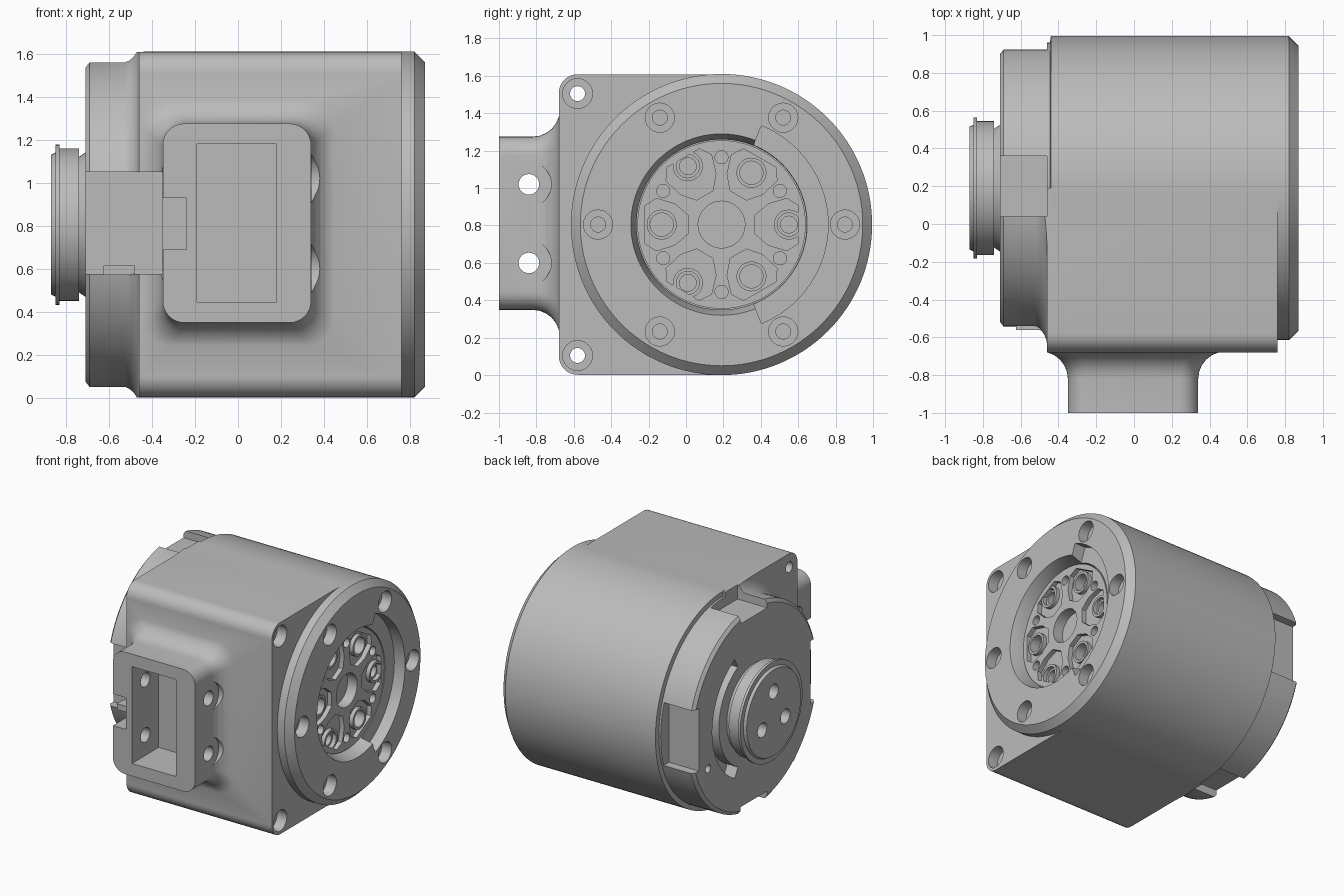
import bpy, bmesh
from math import sin, cos, pi, radians
from mathutils import Vector

if "Cube" in bpy.data.objects:
    bpy.data.objects.remove(bpy.data.objects["Cube"])

CY, CZ = 0.19, 0.805   # shaft axis runs along x through this point

grey = bpy.data.materials.new("machined grey")
grey.use_nodes = True
tone = (0.5, 0.5, 0.5, 1)
grey.diffuse_color = tone
grey.node_tree.nodes["Principled BSDF"].inputs["Base Color"].default_value = tone


def loft(name, rings):
    """Closed solid skinned through rings of equal point count."""
    bm = bmesh.new()
    loops = [[bm.verts.new(p) for p in ring] for ring in rings]
    for a, b in zip(loops, loops[1:]):
        for i in range(len(a)):
            j = (i + 1) % len(a)
            bm.faces.new((a[i], a[j], b[j], b[i]))
    bm.faces.new(loops[0])
    bm.faces.new(loops[-1])
    bmesh.ops.recalc_face_normals(bm, faces=bm.faces)
    mesh = bpy.data.meshes.new(name)
    bm.to_mesh(mesh)
    bm.free()
    mesh.materials.append(grey)
    ob = bpy.data.objects.new(name, mesh)
    bpy.context.collection.objects.link(ob)
    return ob


def polar(r, a, y=CY, z=CZ):
    return y + r * cos(a), z + r * sin(a)


def prism(name, points, x0, x1):
    return loft(name, [[(x, y, z) for y, z in points] for x in (x0, x1)])


def lathe(name, profile, y=CY, z=CZ, n=96):
    return loft(name, [[(x, *polar(r, 2 * pi * i / n, y, z)) for i in range(n)]
                       for x, r in profile])


def box(name, x0, x1, y0, y1, z0, z1):
    return prism(name, [(y0, z0), (y1, z0), (y1, z1), (y0, z1)], x0, x1)


def rounded(cu, cv, hu, hv, r, n=8):
    pts = []
    for k, (su, sv) in enumerate([(1, 1), (-1, 1), (-1, -1), (1, -1)]):
        for i in range(n + 1):
            a = pi / 2 * (k + i / n)
            pts.append((cu + su * (hu - r) + r * cos(a), cv + sv * (hv - r) + r * sin(a)))
    return pts


def sector(r0, r1, a0, a1, n=32):
    angles = [radians(a0 + (a1 - a0) * i / n) for i in range(n + 1)]
    return [polar(r1, a) for a in angles] + [polar(r0, a) for a in reversed(angles)]


def combine(target, tool, operation="DIFFERENCE"):
    mod = target.modifiers.new("join", "BOOLEAN")
    mod.operation, mod.solver, mod.object = operation, "EXACT", tool
    bpy.context.view_layer.objects.active = target
    bpy.ops.object.modifier_apply(modifier=mod.name)
    bpy.data.objects.remove(tool)


def bore(target, y, z, r, x0, x1, n=24):
    combine(target, lathe("bore", [(x0, r), (x1, r)], y, z, n))


# Round housing with chamfered front rim and stepped rear
housing = lathe("housing", [(-0.71, 0.745), (-0.69, 0.77), (-0.445, 0.77), (-0.44, 0.805),
                            (0.82, 0.805), (0.87, 0.755)], n=128)

# Square mounting side, blended into the rear step
block_outline = [(y, z) for y, z in rounded(-0.1, CZ, 0.58, 0.803, 0.1) if y < CY]
block_outline = [(CY, CZ - 0.803)] + [(CY, CZ + 0.803)] + block_outline
combine(housing, prism("block", block_outline, -0.46, 0.76), "UNION")
arc = [pi / 2 * i / 6 for i in range(7)]
blend = lathe("blend", [(-0.55 + 0.09 * sin(a), 0.765 + 0.1 * (1 - cos(a))) for a in arc]
              + [(-0.4, 0.865)])
combine(blend, prism("block", block_outline, -0.6, -0.3), "INTERSECT")
combine(housing, blend, "UNION")

# Connector port with flared root
flare = [(-1.0, 0), (-0.82, 0)] + [(-0.82 + 0.145 * sin(a), 0.145 * (1 - cos(a))) for a in arc[1:]]
flare.append((-0.5, 0.145))
port = loft("port", [[(x, y, z) for x, z in rounded(-0.005, 0.812, 0.345 + o, 0.463 + o, 0.1 + o / 3)]
                     for y, o in flare])
combine(port, box("trim", -0.7, -0.459, -1.1, 0, 0, 2))
combine(housing, port, "UNION")
combine(housing, box("port_pocket", -0.19, 0.18, -1.1, -0.68, 0.445, 1.18))
for z in (0.6, 1.02):
    bore(housing, -0.84, z, 0.055, -0.6, 0.6)
    bore(housing, -0.84, z, 0.12, 0.342, 0.6, 32)

# Rear notches and cable channel
combine(housing, box("front_notch", -0.8, -0.352, -1.1, -0.48, 0.575, 1.05))
combine(housing, box("channel", -0.4, -0.24, -1.1, -0.52, 0.69, 0.93))
combine(housing, box("back_notch", -0.8, -0.46, 0.86, 1.2, 0.575, 1.05))
combine(housing, box("top_notch", -0.8, -0.46, 0.04, 0.36, 1.5, 1.8))
combine(housing, box("bottom_notch", -0.8, -0.46, 0.04, 0.36, -0.2, 0.11))

# Front recess with wider side pocket
combine(housing, lathe("recess", [(0.7, 0.455), (0.77, 0.455), (0.88, 0.488)]))
combine(housing, prism("side_pocket", sector(0.4, 0.57, -68, 68), 0.78, 0.9))

# Flange bolts and corner through-holes
for k in range(6):
    y, z = polar(0.66, k * pi / 3)
    bore(housing, y, z, 0.078, 0.79, 0.9)
    bore(housing, y, z, 0.04, 0.6, 0.8)
for z in (0.105, 1.505):
    bore(housing, -0.58, z, 0.08, 0.68, 0.9)
    bore(housing, -0.58, z, 0.04, -0.6, 0.7)

# Rear face arc slot and small screw hole
combine(housing, prism("slot", sector(0.43, 0.51, -62, 62), -0.8, -0.62))
bore(housing, 0.75, 0.55, 0.03, -0.8, -0.6)

# Output hub with relieved pockets, bosses and holes
hub = lathe("output_hub", [(0.65, 0.45), (0.78, 0.45)])
bore(hub, CY, CZ, 0.125, 0.7, 0.9, 48)
half = [(0.18, 0.05), (0.25, 0.11), (0.35, 0.14), (0.41, 0.1)]
outline = half + [(u, -v) for u, v in reversed(half)]
bosses = []
for k in range(6):
    a = k * pi / 3
    wedge = [(CY + u * cos(a) - v * sin(a), CZ + u * sin(a) + v * cos(a)) for u, v in outline]
    combine(hub, prism("relief", wedge, 0.745, 0.9))
    y, z = polar(0.36 if k % 2 == 0 else 0.32, a)
    boss = lathe("boss_%d" % (k + 1), [(0.73, 0.08), (0.775, 0.08)], y, z, 32)
    bore(boss, y, z, 0.062, 0.7, 0.8)
    bore(hub, y, z, 0.062 if k % 2 else 0.045, 0.68, 0.8)
    bosses.append(boss)
    bore(hub, *polar(0.36, a + pi / 6), 0.035, 0.7, 0.9)

# Rear shaft stub with three sockets
stub = lathe("rear_stub", [(-0.87, 0.325), (-0.85, 0.335), (-0.85, 0.373), (-0.83, 0.373),
                           (-0.83, 0.355), (-0.74, 0.355), (-0.74, 0.315), (-0.71, 0.335),
                           (-0.68, 0.335)])
for k in range(3):
    bore(stub, *polar(0.16, pi / 2 + k * 2 * pi / 3), 0.055, -0.9, -0.75)

# Small terminal in the front notch
terminal = box("terminal", -0.625, -0.48, -0.56, -0.47, 0.57, 0.615)

# Smooth shading with crisp edges
bpy.ops.object.select_all(action="DESELECT")
for ob in [housing, hub, stub, terminal] + bosses:
    ob.select_set(True)
bpy.context.view_layer.objects.active = housing
bpy.ops.object.shade_smooth_by_angle(angle=radians(28))
